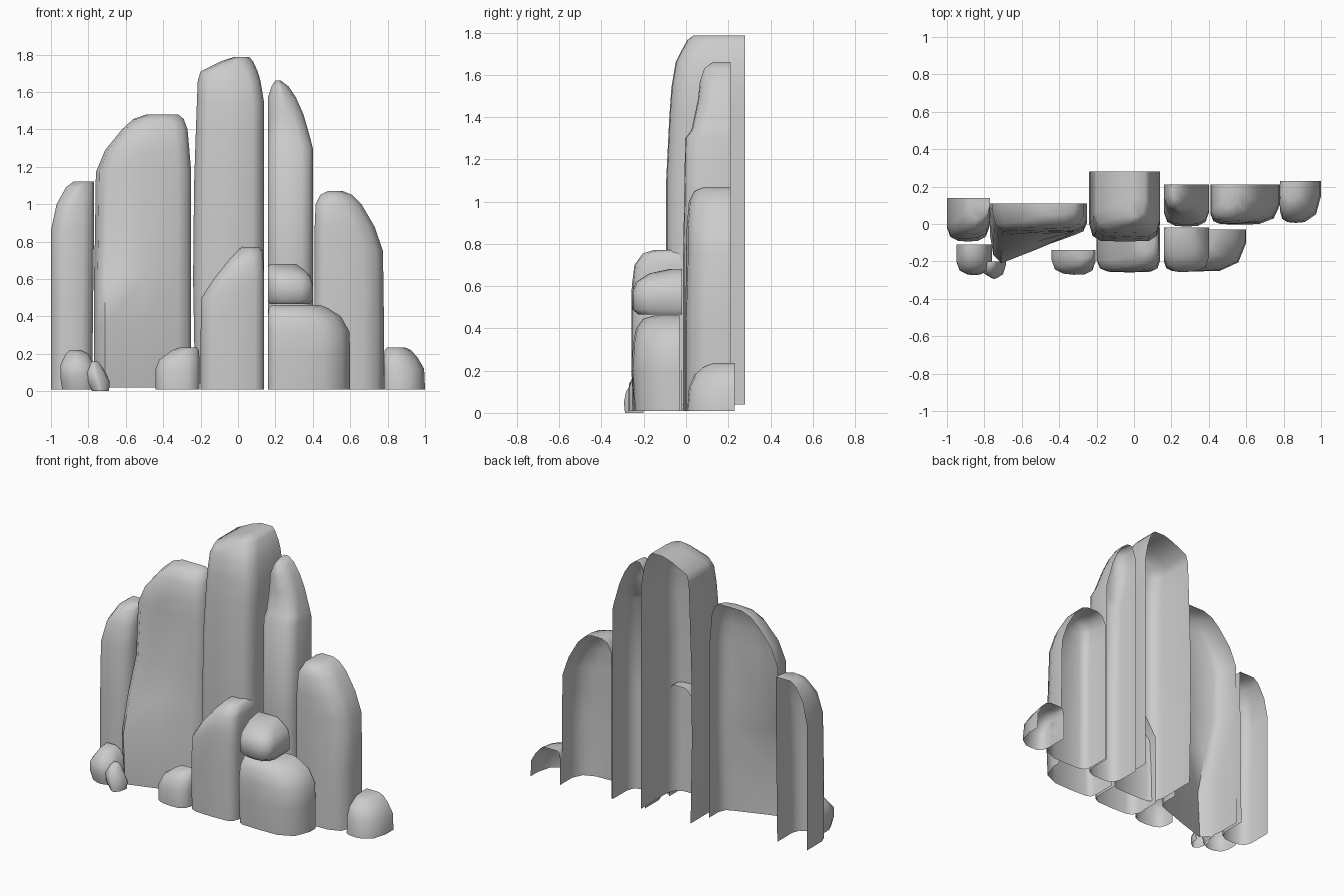
import bpy, bmesh, math

def rock(name, back, rows, cl=(0.06, 0.07), cr=(0.06, 0.07)):
    """Open-backed rock shell.
    rows: (z, left x, right x, front y at left, front y at right), bottom to top.
    cl, cr: corner size (x, y) of the rounded left and right front corners."""
    bm = bmesh.new()
    rings = []
    for z, xl, xr, yl, yr in rows:
        w = xr - xl
        lx, rx = min(cl[0], w * 0.4), min(cr[0], w * 0.4)
        ly, ry = min(cl[1], (back - yl) * 0.8), min(cr[1], (back - yr) * 0.8)
        k = 0.3
        pts = [(xl, back), (xl, yl + ly), (xl + k * lx, yl + k * ly), (xl + lx, yl),
               ((xl + lx + xr - rx) / 2, (yl + yr) / 2 - 0.004),
               (xr - rx, yr), (xr - k * rx, yr + k * ry), (xr, yr + ry), (xr, back)]
        rings.append([bm.verts.new((x, y, z)) for x, y in pts])
    for a, b in zip(rings, rings[1:]):
        for i in range(len(a) - 1):
            bm.faces.new((a[i], a[i + 1], b[i + 1], b[i]))
    bm.faces.new(rings[-1])
    me = bpy.data.meshes.new(name)
    bm.to_mesh(me)
    bm.free()
    ob = bpy.data.objects.new(name, me)
    bpy.context.collection.objects.link(ob)
    bpy.ops.object.select_all(action='DESELECT')
    ob.select_set(True)
    bpy.context.view_layer.objects.active = ob
    bpy.ops.object.shade_smooth_by_angle(angle=math.radians(55))
    return ob

# Tall standing pillars at the back
rock("far_left_pillar", 0.14, [
    (0.01, -1.0, -0.78, -0.09, -0.09), (0.45, -1.0, -0.775, -0.09, -0.09),
    (0.86, -1.0, -0.77, -0.08, -0.07), (1.0, -0.97, -0.77, -0.06, -0.05),
    (1.09, -0.92, -0.77, -0.02, -0.01), (1.12, -0.88, -0.77, 0.03, 0.03)])

rock("left_pillar", 0.11, [
    (0.02, -0.77, -0.25, -0.19, -0.06), (0.36, -0.77, -0.25, -0.21, -0.05),
    (0.60, -0.77, -0.25, -0.14, -0.04), (0.82, -0.765, -0.25, -0.06, -0.04),
    (1.17, -0.76, -0.25, -0.04, -0.04), (1.29, -0.71, -0.26, -0.035, -0.035),
    (1.40, -0.62, -0.27, -0.02, -0.02), (1.455, -0.56, -0.29, 0.01, 0.01),
    (1.48, -0.49, -0.32, 0.05, 0.05)], (0.06, 0.15), (0.07, 0.07))

rock("centre_pillar", 0.28, [
    (0.04, -0.23, 0.14, -0.08, -0.08), (0.6, -0.24, 0.14, -0.09, -0.09),
    (1.1, -0.235, 0.14, -0.09, -0.09), (1.4, -0.225, 0.14, -0.075, -0.075),
    (1.54, -0.22, 0.14, -0.065, -0.065), (1.66, -0.215, 0.12, -0.045, -0.045),
    (1.71, -0.20, 0.105, -0.02, -0.02), (1.765, -0.09, 0.08, 0.01, 0.01),
    (1.787, -0.02, 0.06, 0.04, 0.04)], (0.06, 0.09), (0.06, 0.09))

rock("right_tall_pillar", 0.21, [
    (0.01, 0.16, 0.40, -0.01, -0.01), (0.7, 0.16, 0.40, -0.01, -0.01),
    (1.3, 0.16, 0.40, 0.0, 0.0), (1.34, 0.16, 0.39, 0.03, 0.03),
    (1.48, 0.16, 0.35, 0.06, 0.06), (1.57, 0.16, 0.31, 0.07, 0.07),
    (1.63, 0.18, 0.27, 0.09, 0.09), (1.66, 0.20, 0.23, 0.13, 0.13)])

rock("right_pillar", 0.21, [
    (0.01, 0.41, 0.78, 0.0, 0.0), (0.4, 0.41, 0.78, 0.0, 0.0),
    (0.75, 0.41, 0.775, 0.0, 0.01), (0.88, 0.41, 0.73, 0.005, 0.01),
    (1.0, 0.415, 0.66, 0.015, 0.02), (1.05, 0.44, 0.61, 0.04, 0.045),
    (1.07, 0.48, 0.56, 0.09, 0.09)], (0.05, 0.05), (0.11, 0.10))

# Shorter rocks standing in front
rock("front_centre_rock", -0.02, [
    (0.01, -0.20, 0.14, -0.25, -0.25), (0.3, -0.20, 0.14, -0.255, -0.255),
    (0.5, -0.195, 0.14, -0.255, -0.255), (0.6, -0.13, 0.14, -0.255, -0.25),
    (0.70, -0.05, 0.135, -0.24, -0.24), (0.755, 0.0, 0.13, -0.2, -0.2),
    (0.77, 0.02, 0.11, -0.15, -0.15)], (0.06, 0.06), (0.05, 0.06))

rock("lower_boulder", -0.03, [
    (0.01, 0.16, 0.60, -0.24, -0.24), (0.2, 0.16, 0.60, -0.25, -0.25),
    (0.32, 0.16, 0.595, -0.25, -0.245), (0.40, 0.16, 0.55, -0.235, -0.23),
    (0.445, 0.165, 0.48, -0.20, -0.20), (0.46, 0.18, 0.44, -0.15, -0.15)],
    (0.04, 0.05), (0.14, 0.15))

rock("upper_boulder", -0.02, [
    (0.465, 0.17, 0.38, -0.22, -0.22), (0.49, 0.16, 0.40, -0.25, -0.25),
    (0.57, 0.16, 0.40, -0.255, -0.25), (0.62, 0.16, 0.385, -0.235, -0.23),
    (0.66, 0.16, 0.34, -0.17, -0.17), (0.68, 0.17, 0.31, -0.08, -0.08)])

# Small stones along the base
rock("far_right_stone", 0.23, [
    (0.01, 0.78, 1.0, 0.01, 0.01), (0.12, 0.78, 0.995, 0.015, 0.02),
    (0.18, 0.78, 0.96, 0.04, 0.05), (0.22, 0.785, 0.925, 0.09, 0.09),
    (0.235, 0.80, 0.89, 0.13, 0.13)], (0.04, 0.06), (0.12, 0.14))

rock("front_left_stone", -0.14, [
    (0.01, -0.44, -0.205, -0.265, -0.27), (0.12, -0.44, -0.205, -0.265, -0.27),
    (0.17, -0.42, -0.205, -0.25, -0.25), (0.22, -0.35, -0.21, -0.22, -0.22),
    (0.235, -0.31, -0.22, -0.18, -0.18)])

rock("left_stone", -0.11, [
    (0.01, -0.94, -0.76, -0.25, -0.25), (0.08, -0.95, -0.76, -0.27, -0.27),
    (0.14, -0.95, -0.77, -0.265, -0.265), (0.20, -0.92, -0.80, -0.22, -0.22),
    (0.22, -0.90, -0.84, -0.16, -0.16)])

rock("left_pebble", -0.2, [
    (0.0, -0.78, -0.69, -0.285, -0.285), (0.05, -0.81, -0.685, -0.29, -0.29),
    (0.10, -0.82, -0.71, -0.28, -0.28), (0.145, -0.80, -0.735, -0.25, -0.25),
    (0.16, -0.78, -0.75, -0.22, -0.22)])
